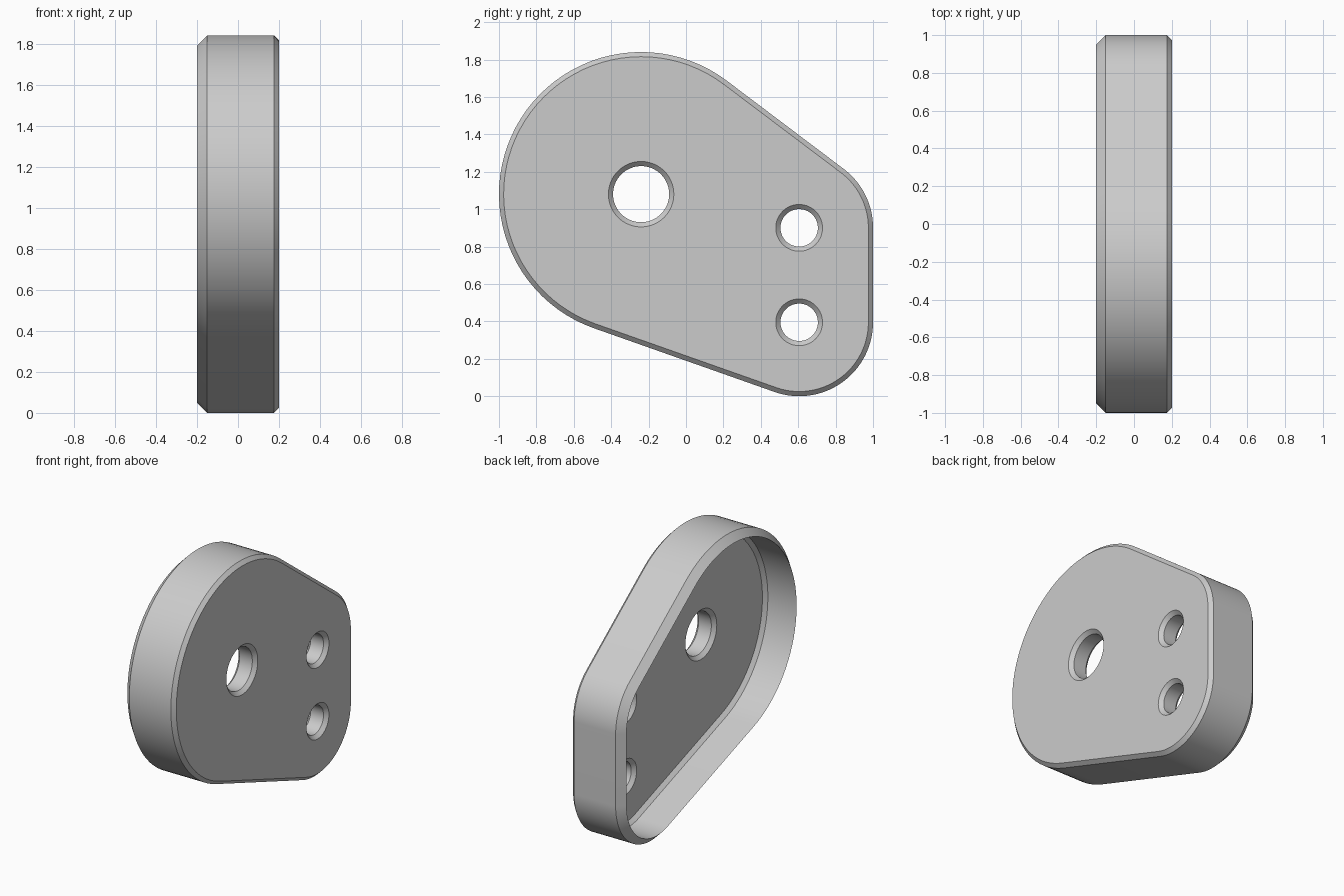
import bpy, bmesh, math
from mathutils import Vector

if "Cube" in bpy.data.objects:
    bpy.data.objects.remove(bpy.data.objects["Cube"])

# Lobes of the outline and the holes: centre (y, z), outer radius, hole radius
LOBES = [
    (Vector((-0.24, 1.08)), 0.76, 0.15),
    (Vector((0.605, 0.395)), 0.395, 0.10),
    (Vector((0.605, 0.90)), 0.395, 0.10),
]
FACE, FLOOR, RIM = 0.2, 0.05, -0.2
SMALL, LARGE = 0.025, 0.05


def tangent_angle(a, b):
    """Outward normal angle of the straight side joining two lobes."""
    d = b[0] - a[0]
    return math.atan2(d.y, d.x) - math.acos((a[1] - b[1]) / d.length)


def outline(inset, steps=48):
    """Rounded outline wrapped around the lobes, moved inwards by inset."""
    pts = []
    for i, lobe in enumerate(LOBES):
        start = tangent_angle(LOBES[i - 1], lobe)
        end = tangent_angle(lobe, LOBES[(i + 1) % len(LOBES)])
        sweep = (end - start) % math.tau
        for k in range(steps + 1):
            t = start + sweep * k / steps
            pts.append(lobe[0] + (lobe[1] - inset) * Vector((math.cos(t), math.sin(t))))
    return pts


def circle(centre, radius, steps=64):
    return [centre + radius * Vector((math.cos(math.tau * k / steps), math.sin(math.tau * k / steps)))
            for k in range(steps)]


def loft(bm, rings):
    """Skin a series of (x, points) rings; return the first and last edge loops."""
    loops = [[bm.verts.new((x, p.x, p.y)) for p in pts] for x, pts in rings]
    n = len(loops[0])
    for a, b in zip(loops, loops[1:]):
        for i in range(n):
            j = (i + 1) % n
            bm.faces.new((a[i], a[j], b[j], b[i]))
    return [[bm.edges.get((l[i], l[(i + 1) % n])) for i in range(n)] for l in (loops[0], loops[-1])]


bm = bmesh.new()

# Shell: face chamfer, outer wall, rim chamfer, inner wall, floor chamfer
shell = [(FACE, SMALL), (FACE - SMALL, 0), (RIM + LARGE, 0), (RIM, LARGE),
         (FLOOR - SMALL, LARGE), (FLOOR, LARGE + SMALL)]
face_edges, floor_edges = loft(bm, [(x, outline(inset)) for x, inset in shell])

# Through holes, chamfered on both sides
for centre, _, r in LOBES:
    bore = [(FACE, r + SMALL), (FACE - SMALL, r), (FLOOR + SMALL, r), (FLOOR, r + SMALL)]
    front, back = loft(bm, [(x, circle(centre, radius)) for x, radius in bore])
    face_edges += front
    floor_edges += back

# Flat plate faces around the holes
for edges, side in ((face_edges, 1), (floor_edges, -1)):
    bmesh.ops.triangle_fill(bm, edges=edges, use_beauty=True, normal=(side, 0, 0))
bmesh.ops.recalc_face_normals(bm, faces=bm.faces[:])

mesh = bpy.data.meshes.new("cover_plate")
bm.to_mesh(mesh)
bm.free()
plate = bpy.data.objects.new("cover_plate", mesh)
bpy.context.collection.objects.link(plate)

# Plain grey
grey = bpy.data.materials.new("light_grey")
grey.use_nodes = True
colour = (0.6, 0.6, 0.6, 1)
grey.diffuse_color = colour
grey.node_tree.nodes["Principled BSDF"].inputs["Base Color"].default_value = colour
mesh.materials.append(grey)

bpy.ops.object.select_all(action="DESELECT")
plate.select_set(True)
bpy.context.view_layer.objects.active = plate
bpy.ops.object.shade_smooth_by_angle(angle=math.radians(25))
